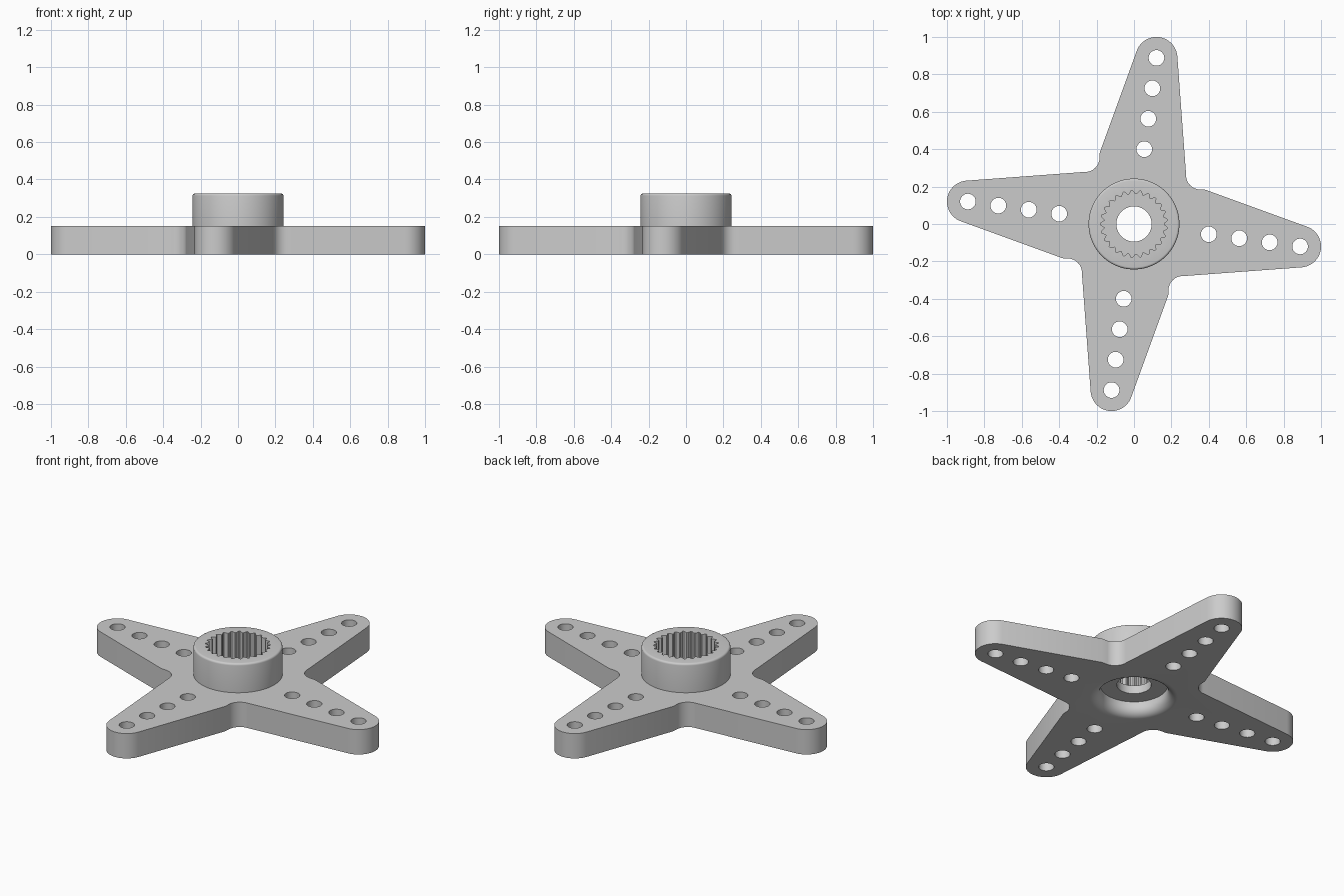
import bpy, bmesh
from math import sin, cos, pi, radians
from mathutils import Vector, Matrix

cube = bpy.data.objects.get("Cube")
if cube:
    bpy.data.objects.remove(cube, do_unlink=True)

GREY = (0.6, 0.6, 0.6, 1)
mat = bpy.data.materials.new("grey plastic")
mat.use_nodes = True
mat.diffuse_color = GREY
mat.node_tree.nodes["Principled BSDF"].inputs["Base Color"].default_value = GREY


def new_object(name, bm):
    bmesh.ops.recalc_face_normals(bm, faces=bm.faces)
    mesh = bpy.data.meshes.new(name)
    bm.to_mesh(mesh)
    bm.free()
    mesh.materials.append(mat)
    ob = bpy.data.objects.new(name, mesh)
    bpy.context.collection.objects.link(ob)
    return ob


def prism(name, outline, z0, z1):
    bm = bmesh.new()
    face = bm.faces.new([bm.verts.new((x, y, z0)) for x, y in outline])
    top = bmesh.ops.extrude_face_region(bm, geom=[face])
    verts = [v for v in top["geom"] if isinstance(v, bmesh.types.BMVert)]
    bmesh.ops.translate(bm, verts=verts, vec=(0, 0, z1 - z0))
    return new_object(name, bm)


def lathe(name, profile, steps=96):
    """Spin a closed (radius, z) profile that starts and ends on the axis."""
    bm = bmesh.new()
    verts = [bm.verts.new((r, 0, z)) for r, z in profile]
    edges = [bm.edges.new(pair) for pair in zip(verts, verts[1:])]
    bmesh.ops.spin(bm, geom=verts + edges, cent=(0, 0, 0), axis=(0, 0, 1),
                   angle=2 * pi, steps=steps)
    bmesh.ops.remove_doubles(bm, verts=bm.verts, dist=1e-5)
    return new_object(name, bm)


def arc(cx, cy, r, a0, a1, n):
    return [(cx + r * cos(radians(a0 + (a1 - a0) * i / n)),
             cy + r * sin(radians(a0 + (a1 - a0) * i / n))) for i in range(n + 1)]


def boolean(target, tool, operation):
    mod = target.modifiers.new(operation.title(), 'BOOLEAN')
    mod.operation, mod.solver, mod.object = operation, 'EXACT', tool
    bpy.context.view_layer.objects.active = target
    bpy.ops.object.modifier_apply(modifier=mod.name)
    bpy.data.objects.remove(tool, do_unlink=True)


# Four-armed plate: one fillet, arm edge and rounded tip, turned four times
sector = (arc(0.356, 0.262, 0.078, 262, 176, 12)
          + arc(0.12, 0.888, 0.112, 4, 160, 24) + [(-0.183, 0.382)])
outline = []
for k in range(4):
    turn = Matrix.Rotation(k * pi / 2, 2)
    outline += [tuple(turn @ Vector(p)) for p in sector]
horn = prism("four_arm_horn", outline, 0, 0.15)

# Hub with a softened rim
hub = lathe("hub", [(0, 0.1), (0.243, 0.1)] + arc(0.231, 0.313, 0.012, 0, 90, 4)
            + [(0, 0.325)])
boolean(horn, hub, 'UNION')

# Toothed socket in the top of the hub
TEETH = 25
socket = []
for i in range(TEETH):
    for t, r in ((0.08, 0.16), (0.42, 0.179), (0.58, 0.179), (0.92, 0.16)):
        a = 2 * pi * (i + t) / TEETH
        socket.append((r * cos(a), r * sin(a)))
boolean(horn, prism("socket_cutter", socket, 0.13, 0.5), 'DIFFERENCE')

# Screw recess with a rounded lip underneath, and the through bore
lip = arc(0.24, 0.055, 0.055, 270, 180, 10)
recess = lathe("recess_cutter", [(0, -0.1), (0.24, -0.1)] + lip + [(0.185, 0.08), (0, 0.08)])
boolean(horn, recess, 'DIFFERENCE')
boolean(horn, prism("bore_cutter", arc(0, 0, 0.094, 0, 354, 59), -0.2, 0.6), 'DIFFERENCE')

# Four link holes along each arm
for k in range(4):
    turn = Matrix.Rotation(k * pi / 2, 2)
    for i in range(4):
        x, y = turn @ Vector((0.12 - 0.0217 * i, 0.888 - 0.1627 * i))
        hole = prism("hole_cutter", arc(x, y, 0.042, 0, 345, 23), -0.1, 0.3)
        boolean(horn, hole, 'DIFFERENCE')

bpy.ops.object.select_all(action='DESELECT')
horn.select_set(True)
bpy.context.view_layer.objects.active = horn
bpy.ops.object.shade_smooth_by_angle(angle=radians(30))
